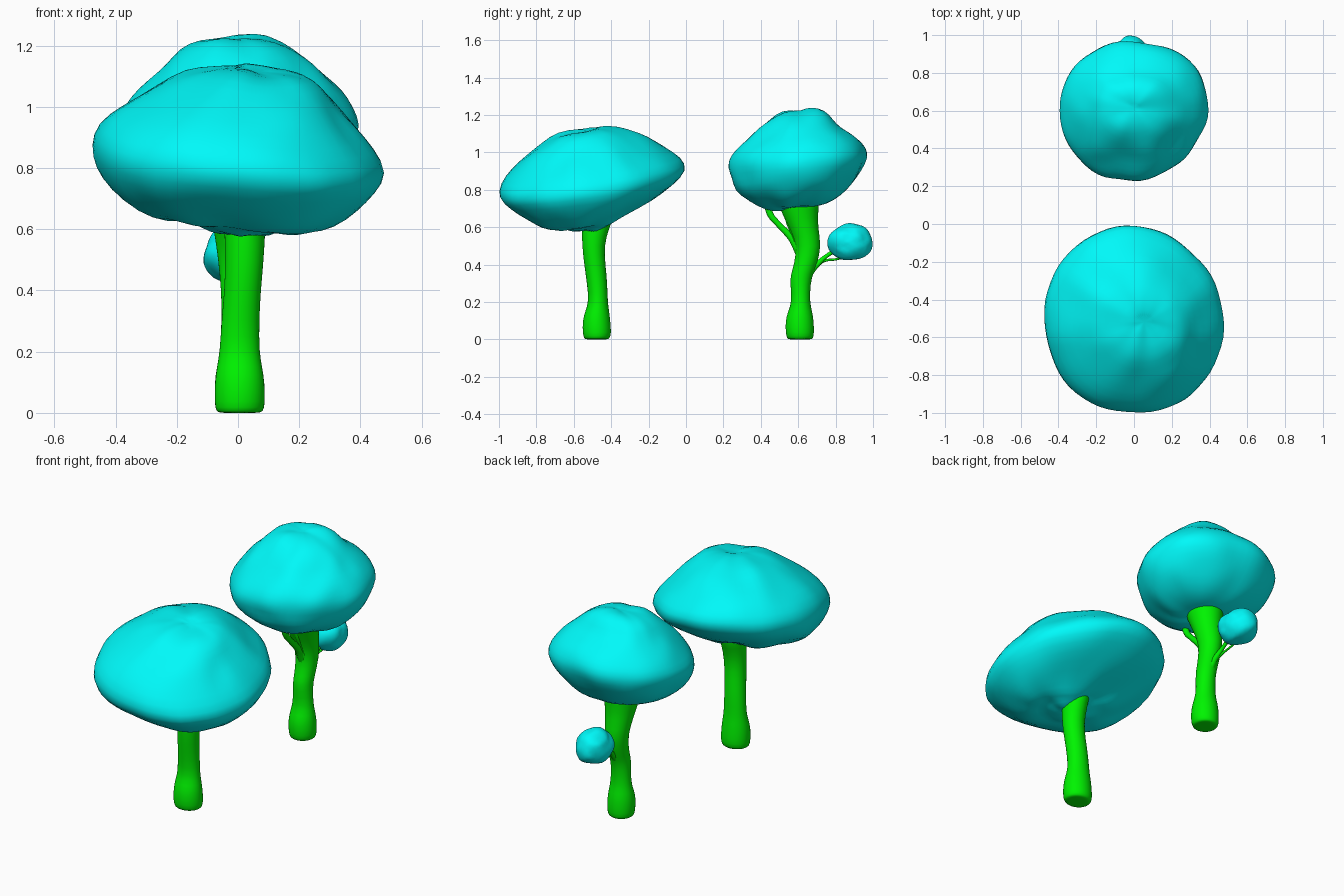
import bpy, bmesh, math
from mathutils import Vector, noise

if "Cube" in bpy.data.objects:
    bpy.data.objects.remove(bpy.data.objects["Cube"])


def material(name, rgb):
    m = bpy.data.materials.new(name)
    m.diffuse_color = (*rgb, 1)
    m.use_nodes = True
    m.node_tree.nodes["Principled BSDF"].inputs["Base Color"].default_value = m.diffuse_color
    return m


leaf = material("foliage", (0.0, 0.95, 0.95))
bark = material("bark", (0.0, 0.9, 0.0))


def finish(name, bm, mat, levels=1):
    bmesh.ops.recalc_face_normals(bm, faces=bm.faces)
    me = bpy.data.meshes.new(name)
    bm.to_mesh(me)
    bm.free()
    me.materials.append(mat)
    for p in me.polygons:
        p.use_smooth = True
    ob = bpy.data.objects.new(name, me)
    bpy.context.collection.objects.link(ob)
    if levels:
        ob.modifiers.new("smooth", "SUBSURF").levels = levels
    return ob


def lumpy(bm, amount, freq, offset):
    bm.normal_update()
    for v, n in [(v, v.normal.copy()) for v in bm.verts]:
        p = v.co * freq + Vector((offset, 0, 0))
        v.co += n * amount * (noise.noise(p) + 0.5 * noise.noise(p * 2.1))


def loft(name, rings, mat, caps, sides=32, tilt=(0, 0), pivot_y=0, lump=0, seed=0,
         corners=(0, 0, 0, 0)):
    """Skin stacked ovals (z, x_min, x_max, y_min, y_max), closed by a fan at each end.
    corners swells each quadrant, counted counter-clockwise from +x+y."""
    bm = bmesh.new()

    def place(x, y, z):
        return bm.verts.new((x, y, z + tilt[0] * x + tilt[1] * (y - pivot_y)))

    loops = []
    for z, x0, x1, y0, y1 in rings:
        loop = []
        for i in range(sides):
            a = i * math.tau / sides
            r = 0.5 + 0.5 * corners[4 * i // sides] * math.sin(2 * a) ** 2
            loop.append(place((x0 + x1) / 2 + (x1 - x0) * r * math.cos(a),
                              (y0 + y1) / 2 + (y1 - y0) * r * math.sin(a), z))
        loops.append(loop)
    for a, b in zip(loops, loops[1:]):
        for i in range(sides):
            j = (i + 1) % sides
            bm.faces.new((a[i], a[j], b[j], b[i]))
    for k, z in ((0, caps[0]), (-1, caps[1])):
        _, x0, x1, y0, y1 = rings[k]
        c = place((x0 + x1) / 2, (y0 + y1) / 2, z)
        for i in range(sides):
            bm.faces.new((loops[k][i], loops[k][(i + 1) % sides], c))
    bmesh.ops.recalc_face_normals(bm, faces=bm.faces)
    if lump:
        lumpy(bm, lump, 7.5, seed)
    return finish(name, bm, mat)


def branch(name, points):
    """Tapered limb through (x, y, z, radius) points."""
    cu = bpy.data.curves.new(name, "CURVE")
    cu.dimensions = "3D"
    cu.bevel_depth = 1
    cu.bevel_resolution = 3
    cu.use_fill_caps = True
    sp = cu.splines.new("BEZIER")
    sp.bezier_points.add(len(points) - 1)
    for bp, (x, y, z, r) in zip(sp.bezier_points, points):
        bp.co, bp.radius = (x, y, z), r
        bp.handle_left_type = bp.handle_right_type = "AUTO"
    cu.materials.append(bark)
    ob = bpy.data.objects.new(name, cu)
    bpy.context.collection.objects.link(ob)


# Front tree: wide tilted crown with a dished underside, and trunk
loft("front_crown", [
    (.595, -.09, .11, -.62, -.44), (.624, -.16, .17, -.665, -.40),
    (.620, -.24, .23, -.72, -.38), (.65, -.34, .32, -.79, -.31),
    (.70, -.42, .39, -.86, -.18), (.76, -.465, .455, -.945, -.06),
    (.83, -.482, .488, -1.013, .01), (.90, -.465, .445, -.995, -.02),
    (.97, -.39, .385, -.935, -.11), (1.04, -.28, .325, -.855, -.205),
    (1.09, -.195, .275, -.775, -.29), (1.125, -.10, .22, -.70, -.36),
    (1.138, -.02, .13, -.58, -.46)],
    leaf, (.597, 1.136), tilt=(-.085, .14), pivot_y=-.5, lump=.022, seed=3,
    corners=(-.03, .02, .02, .035))
loft("front_trunk", [
    (0, -.06, .07, -.535, -.42), (.004, -.072, .083, -.545, -.408),
    (.03, -.078, .09, -.554, -.398), (.1, -.077, .088, -.554, -.404),
    (.15, -.07, .08, -.54, -.41), (.2, -.06, .07, -.52, -.418),
    (.3, -.055, .07, -.53, -.42), (.4, -.045, .075, -.545, -.43),
    (.5, -.042, .085, -.556, -.438), (.6, -.045, .09, -.558, -.41),
    (.68, -.05, .095, -.56, -.37)],
    bark, (0, .69), sides=20)

# Rear tree: rounder crown and flaring trunk
loft("rear_crown", [
    (.70, -.10, .10, .50, .66), (.715, -.20, .20, .43, .75),
    (.76, -.29, .29, .335, .835), (.82, -.35, .35, .26, .895),
    (.88, -.385, .38, .235, .94), (.945, -.403, .403, .218, .972),
    (1.0, -.375, .385, .24, .96), (1.05, -.33, .345, .285, .915),
    (1.10, -.285, .29, .335, .86), (1.14, -.245, .25, .385, .81),
    (1.19, -.195, .195, .44, .765), (1.22, -.13, .13, .51, .71),
    (1.23, -.05, .05, .58, .65)],
    leaf, (.70, 1.23), tilt=(0, .07), pivot_y=.6, lump=.022, seed=7,
    corners=(.05, .05, .02, -.05))
loft("rear_trunk", [
    (0, -.06, .06, .55, .67), (.004, -.07, .07, .54, .68),
    (.03, -.077, .08, .532, .686), (.1, -.078, .078, .53, .684),
    (.15, -.07, .07, .545, .675), (.2, -.058, .058, .566, .662),
    (.3, -.055, .055, .556, .666), (.35, -.055, .057, .56, .68),
    (.4, -.056, .06, .578, .70), (.5, -.065, .065, .592, .726),
    (.6, -.08, .075, .548, .705), (.7, -.10, .095, .50, .708),
    (.76, -.11, .11, .48, .72)],
    bark, (0, .77), sides=20)

# Side limbs of the rear tree
branch("front_limb", [(0, .62, .44, .028), (0, .565, .54, .02),
                      (0, .49, .62, .016), (0, .45, .67, .018), (0, .435, .75, .022)])
branch("front_limb_fork", [(.01, .61, .46, .022), (.01, .575, .56, .012),
                           (.01, .545, .63, .012), (.01, .53, .72, .014)])
branch("rear_limb", [(0, .64, .34, .03), (0, .69, .39, .017),
                     (-.01, .75, .445, .011), (-.01, .84, .50, .011)])
branch("rear_limb_fork", [(0, .69, .39, .013), (-.02, .74, .42, .007),
                          (-.02, .80, .428, .006), (-.02, .87, .445, .006)])

# Small leaf ball on the rear limb
ball = bmesh.new()
bmesh.ops.create_icosphere(ball, subdivisions=3, radius=1)
for v in ball.verts:
    v.co = Vector((v.co.x * .1 - .012, v.co.y * .122 + .88, v.co.z * .1 + .52))
lumpy(ball, .016, 14, 5)
finish("small_leaf_ball", ball, leaf)
